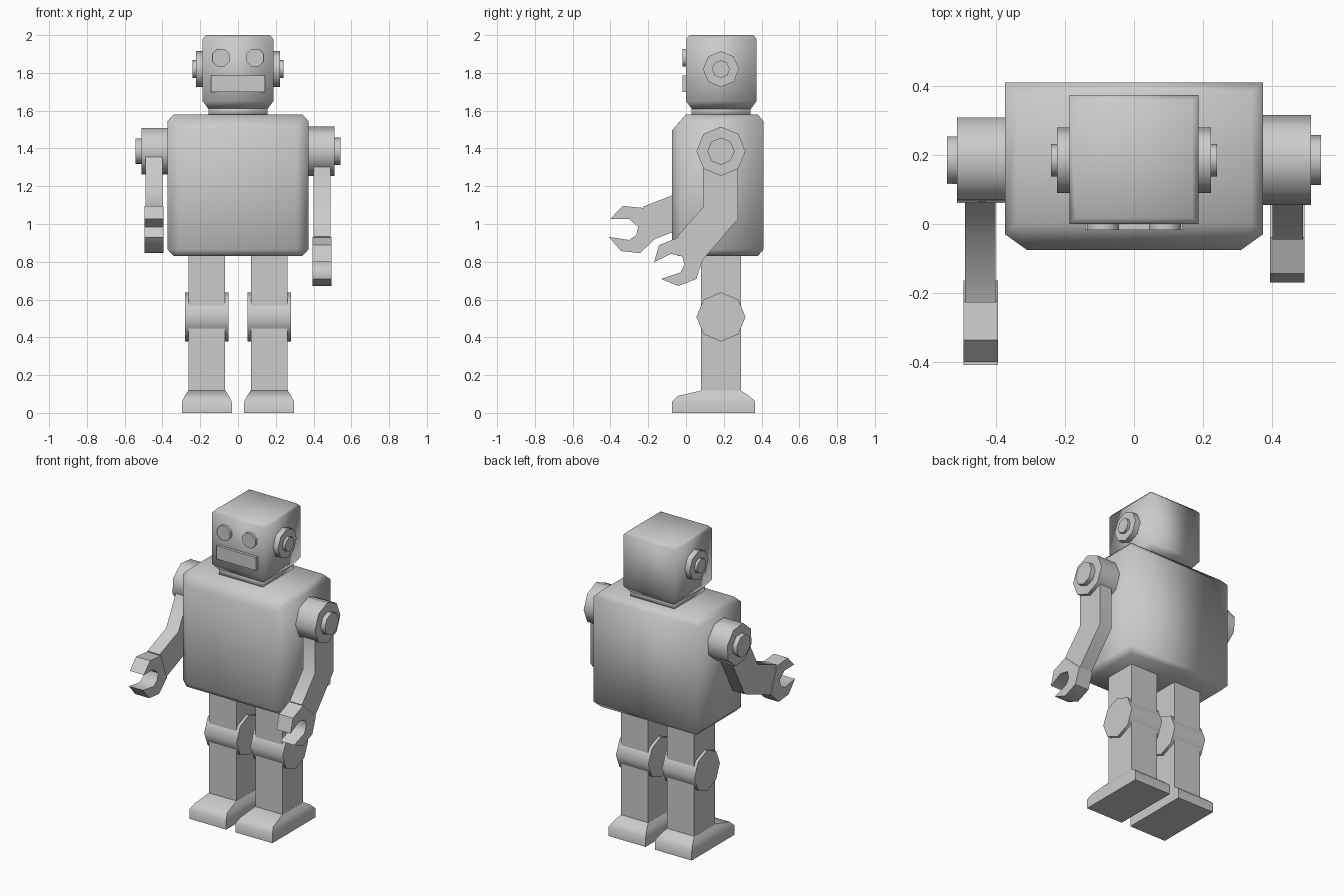
import bpy, bmesh
from math import radians, sin, cos, pi

cube = bpy.data.objects.get("Cube")
if cube:
    bpy.data.objects.remove(cube, do_unlink=True)

grey = bpy.data.materials.new("plain grey")
grey.use_nodes = True
GREY = (0.6, 0.6, 0.6, 1)
grey.diffuse_color = GREY
grey.node_tree.nodes["Principled BSDF"].inputs["Base Color"].default_value = GREY

MID = 0.185  # depth of the shared joint axis


def finish(name, bm, angle):
    """Turn a bmesh into a shaded, coloured object."""
    bmesh.ops.recalc_face_normals(bm, faces=bm.faces)
    mesh = bpy.data.meshes.new(name)
    bm.to_mesh(mesh)
    bm.free()
    mesh.materials.append(grey)
    ob = bpy.data.objects.new(name, mesh)
    bpy.context.collection.objects.link(ob)
    bpy.ops.object.select_all(action="DESELECT")
    ob.select_set(True)
    bpy.context.view_layer.objects.active = ob
    bpy.ops.object.shade_smooth_by_angle(angle=radians(angle))
    return ob


def loft(name, sections, angle=50):
    """Skin rings of points, each with the same count, and cap both ends."""
    bm = bmesh.new()
    rings = [[bm.verts.new(p) for p in s] for s in sections]
    n = len(rings[0])
    for a, b in zip(rings, rings[1:]):
        for i in range(n):
            j = (i + 1) % n
            bm.faces.new((a[i], a[j], b[j], b[i]))
    bm.faces.new(rings[0])
    bm.faces.new(rings[-1])
    return finish(name, bm, angle)


def rect(x, hx, y0, y1, z):
    return [(x - hx, y0, z), (x + hx, y0, z), (x + hx, y1, z), (x - hx, y1, z)]


def disc(name, x0, x1, z, r, turn=0):
    """Eight-sided drum along x on the joint axis."""
    ring = [(MID + r * cos(k * pi / 4 + turn), z + r * sin(k * pi / 4 + turn)) for k in range(8)]
    return loft(name, [[(x, y, h) for y, h in ring] for x in (x0, x1)])


# Body: box with a wider chamfer around the front
bm = bmesh.new()
for s in (-1, 1):
    for x, ys, zs in ((0.31, (-0.075,), (0.865, 1.495)),
                      (0.373, (-0.03, 0.41), (0.865, 1.545)),
                      (0.34, (-0.04, 0.38), (0.83,)),
                      (0.34, (0.0, 0.38), (1.58,))):
        for y in ys:
            for z in zs:
                bm.verts.new((s * x, y, z))
bmesh.ops.convex_hull(bm, input=bm.verts)
bmesh.ops.dissolve_limit(bm, angle_limit=0.01, verts=bm.verts, edges=bm.edges)
finish("body", bm, 95)

# Neck and head
loft("neck", [rect(0, 0.157, 0.028, 0.342, z) for z in (1.57, 1.63)], 95)
loft("head", [rect(0, 0.187 - d, d, 0.374 - d, z)
              for z, d in ((1.61, 0.03), (1.65, 0), (1.98, 0), (2.0, 0.018))], 95)

# Face
loft("mouth", [rect(0, 0.142, -0.018, 0.01, z) for z in (1.70, 1.785)])
for side, s in (("right", -1), ("left", 1)):
    ring = [(s * 0.09 + 0.05 * cos(k * pi / 4 + pi / 8), 1.88 + 0.05 * sin(k * pi / 4 + pi / 8))
            for k in range(8)]
    loft(side + "_eye", [[(x, y, z) for x, z in ring] for y in (-0.018, 0.01)])

# Arm and claw outlines, as (forward, down) from the shoulder
ARM = [(0.095, 0), (0.095, 0.296), (0.23, 0.45), (0.13, 0.58), (0.105, 0.585),
       (-0.09, 0.359), (-0.09, 0)]
CLAW = [(0.224, 0.455), (0.328, 0.497), (0.354, 0.587), (0.265, 0.543), (0.204, 0.557),
        (0.193, 0.601), (0.214, 0.641), (0.317, 0.676), (0.225, 0.713), (0.131, 0.676),
        (0.095, 0.573)]
SHOULDER = 1.385


def arm_part(name, outline, x, half, swing):
    pts = [(MID - (f * cos(swing) + d * sin(swing)),
            SHOULDER - (d * cos(swing) - f * sin(swing))) for f, d in outline]
    loft(name, [[(x + h, y, z) for y, z in pts] for h in (-half, half)], 46)


# Paired parts
for side, s in (("right", -1), ("left", 1)):
    swing = radians(27.5) if s < 0 else 0
    disc(side + "_ear", s * 0.17, s * 0.223, 1.82, 0.095)
    disc(side + "_ear_knob", s * 0.2, s * 0.24, 1.82, 0.047)
    disc(side + "_shoulder", s * 0.36, s * 0.512, SHOULDER, 0.13, -swing)
    disc(side + "_shoulder_knob", s * 0.5, s * 0.542, SHOULDER, 0.072, -swing)
    arm_part(side + "_arm", ARM, s * 0.445, 0.044, swing)
    arm_part(side + "_claw", CLAW, s * 0.444, 0.05, swing)

    leg = s * 0.165
    loft(side + "_leg", [rect(leg, 0.097, 0.08, 0.29, z) for z in (0.1, 0.85)])
    disc(side + "_knee", leg - 0.116, leg + 0.116, 0.508, 0.13)
    loft(side + "_foot", [rect(leg, 0.132, -0.073, 0.366, 0), rect(leg, 0.132, -0.073, 0.366, 0.06),
                          rect(leg, 0.117, -0.043, 0.335, 0.09), rect(leg, 0.098, 0.08, 0.29, 0.118)])
